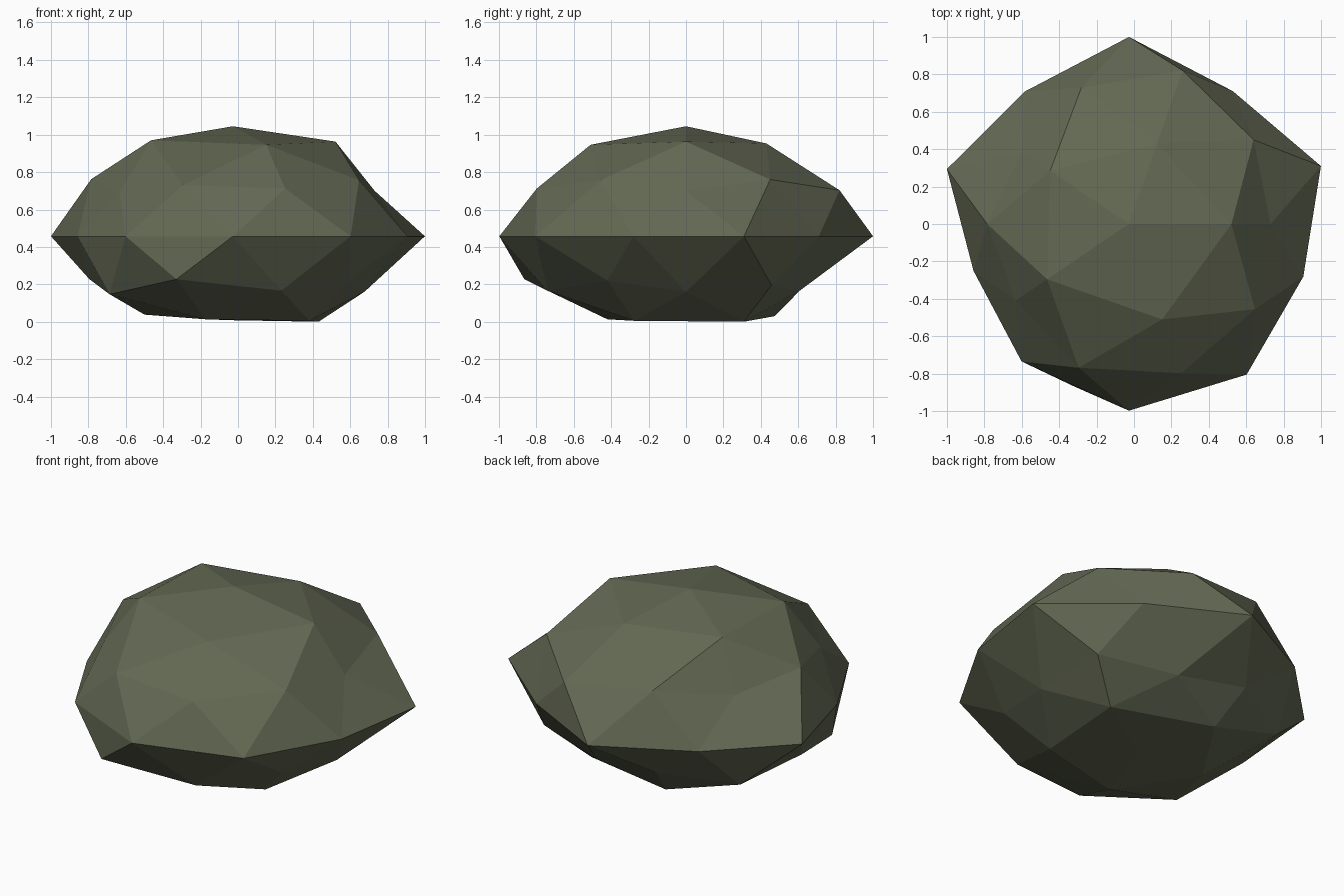
import bpy, math

# Low-poly boulder: a squashed icosphere whose vertex rings get uneven radii and heights.
# ring: sphere z -> (first angle, angle step, [(radius factor, height), ...] going round)
RINGS = {
    0.85: (0, 72, [(.969, .963), (.86, .953), (.92, .966), (.957, .97), (1.02, .946)]),
    0.53: (36, 72, [(.9, .76), (.9, .76), (.828, .762), (.95, .73), (.91, .757)]),
    0.45: (0, 72, [(.787, .70), (.965, .703), (.735, .685), (.778, .693), (.938, .712)]),
    0.0: (18, 36, [(r, .457) for r in
                   (1.003, .878, 1.0, .877, .951, .812, .908, .998, .995, .911)]),
    -0.45: (36, 72, [(.87, .195), (.78, .225), (.797, .227), (1.016, .227), (.80, .22)]),
    -0.53: (0, 72, [(.768, .16), (.75, .165), (.878, .175), (.891, .147), (.915, .166)]),
    -0.85: (36, 72, [(1.0, 0), (.95, .03), (.836, .038), (.84, .013), (.896, .005)]),
}
TOP, BOTTOM = 1.045, 0.008
WIDEN, SHIFT = 1.076, -0.027      # stretch along x and offset of the core

bpy.ops.mesh.primitive_ico_sphere_add(subdivisions=2, radius=1)
rock = bpy.context.object
rock.name = "boulder"

for v in rock.data.vertices:
    x, y, z = v.co
    if abs(z) > 0.95:             # poles
        v.co = (SHIFT, 0, TOP if z > 0 else BOTTOM)
        continue
    key = min(RINGS, key=lambda k: abs(k - z))
    first, step, ring = RINGS[key]
    i = round((math.degrees(math.atan2(y, x)) - first) / step) % len(ring)
    r, height = ring[i]
    v.co = (SHIFT + x * r * WIDEN, y * r, height)

# Flat faces, single mossy stone colour
for p in rock.data.polygons:
    p.use_smooth = False
stone = bpy.data.materials.new("mossy stone")
stone.diffuse_color = (0.125, 0.14, 0.087, 1)
rock.data.materials.append(stone)
